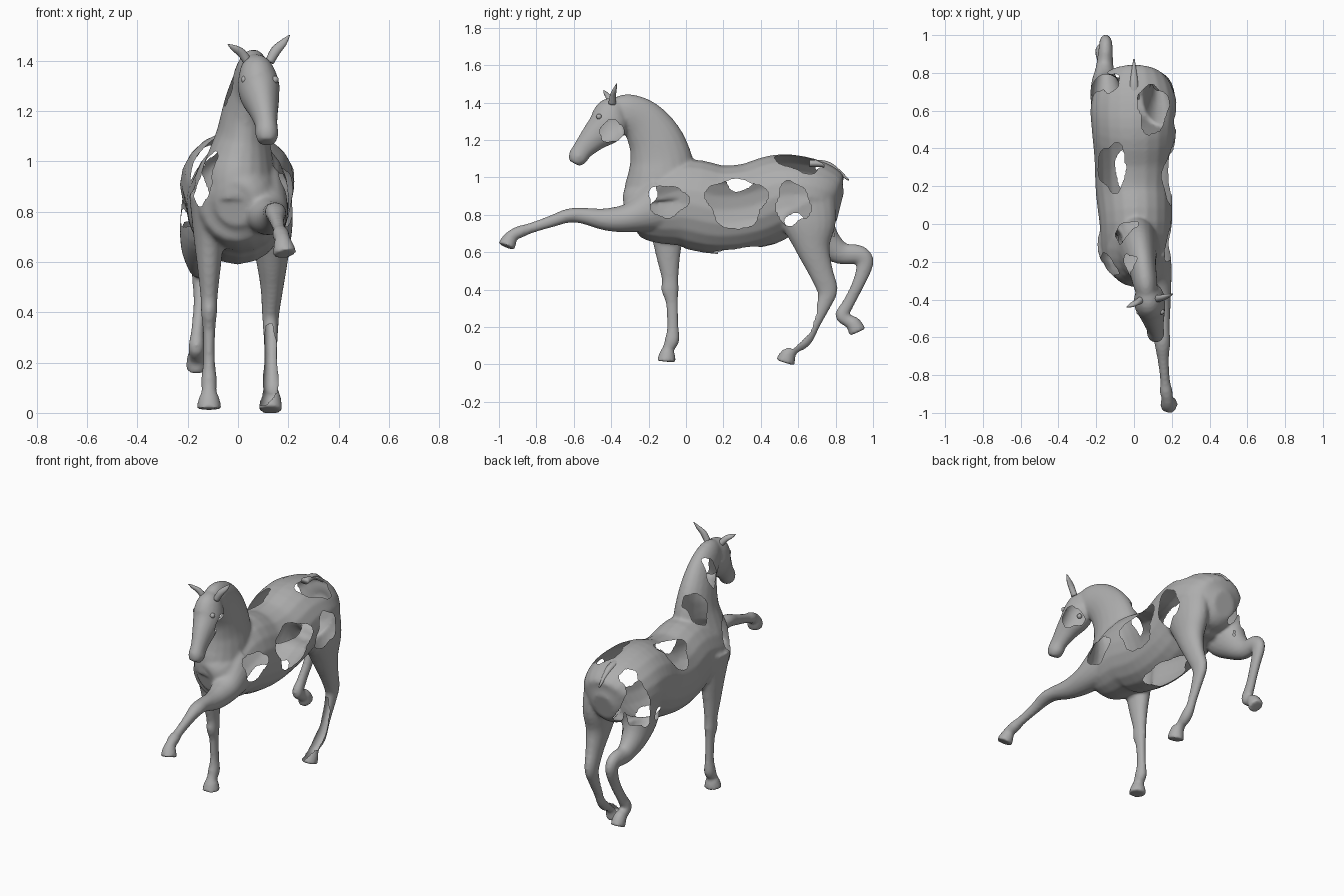
import bpy
import bmesh
import math
from mathutils import Vector

default_cube = bpy.data.objects.get("Cube")
if default_cube:
    bpy.data.objects.remove(default_cube, do_unlink=True)

coat = bpy.data.materials.new("grey_coat")
coat.use_nodes = True
grey = (0.42, 0.42, 0.42, 1.0)
coat.diffuse_color = grey
coat.node_tree.nodes["Principled BSDF"].inputs["Base Color"].default_value = grey


def spline(stations, steps=4):
    """Smoothly interpolate between cross-section stations."""
    pts = [Vector(s) for s in stations]
    last = len(pts) - 1
    result = []
    for i in range(last):
        a, b, c, d = pts[max(i - 1, 0)], pts[i], pts[i + 1], pts[min(i + 2, last)]
        for k in range(steps):
            t = k / steps
            result.append(b + (c - a) * (t / 2)
                          + (a * 2 - b * 5 + c * 4 - d) * (t * t / 2)
                          + (b * 3 - a - c * 3 + d) * (t * t * t / 2))
    return result + [pts[last]]


def loft(bm, stations, sides=20):
    """Skin elliptical rings; a station is x, y, z, lateral radius, other radius."""
    path = spline(stations)
    centres = [Vector(p[:3]) for p in path]
    rings = []
    for i, p in enumerate(path):
        along = (centres[min(i + 1, len(path) - 1)] - centres[max(i - 1, 0)]).normalized()
        side = Vector((1, 0, 0))
        side = (side - along * side.dot(along)).normalized()
        up = along.cross(side)
        ring = []
        for k in range(sides):
            angle = math.tau * k / sides
            offset = side * math.cos(angle) * p[3] + up * math.sin(angle) * p[4]
            ring.append(bm.verts.new(centres[i] + offset))
        rings.append(ring)
    faces = [bm.faces.new(rings[0]), bm.faces.new(rings[-1])]
    for lower, upper in zip(rings, rings[1:]):
        for k in range(sides):
            n = (k + 1) % sides
            faces.append(bm.faces.new((lower[k], lower[n], upper[n], upper[k])))
    bmesh.ops.recalc_face_normals(bm, faces=faces)


def make_object(name, bm):
    mesh = bpy.data.meshes.new(name)
    bm.to_mesh(mesh)
    bm.free()
    mesh.materials.append(coat)
    mesh.polygons.foreach_set("use_smooth", [True] * len(mesh.polygons))
    obj = bpy.data.objects.new(name, mesh)
    bpy.context.collection.objects.link(obj)
    return obj


# Barrel, from breast to buttocks
torso = [(-.01, -.31, .83, .08, .09), (0, -.26, .84, .145, .15),
         (.005, -.15, .84, .18, .195), (.01, 0, .86, .192, .238),
         (0, .18, .827, .203, .238), (0, .35, .845, .21, .233),
         (0, .5, .9, .224, .224), (0, .62, .905, .23, .207),
         (0, .73, .88, .2, .188), (0, .79, .855, .14, .145), (0, .825, .845, .07, .08)]

# Arched neck with a broad wedge-shaped root, turning slightly to one side
neck = [(0, -.14, .84, .15, .19), (0, -.135, .93, .15, .195),
        (.01, -.13, 1.02, .13, .18), (.02, -.137, 1.11, .106, .165),
        (.03, -.17, 1.21, .09, .145), (.045, -.235, 1.3, .073, .122),
        (.06, -.32, 1.35, .064, .1), (.07, -.38, 1.36, .05, .07)]

# Head, from poll to muzzle
head = [(.06, -.345, 1.39, .045, .05), (.075, -.39, 1.345, .074, .095),
        (.085, -.42, 1.28, .083, .103), (.1, -.49, 1.215, .062, .077),
        (.112, -.55, 1.15, .045, .056), (.115, -.58, 1.105, .046, .052),
        (.115, -.597, 1.075, .032, .033)]

# Foreleg stretched forward
raised_foreleg = [(.1, -.12, .86, .095, .15), (.115, -.28, .79, .085, .085),
                  (.135, -.42, .775, .06, .061), (.145, -.55, .795, .044, .043),
                  (.15, -.63, .795, .042, .038), (.155, -.72, .765, .03, .032),
                  (.165, -.83, .729, .026, .028), (.17, -.885, .71, .034, .033),
                  (.177, -.925, .692, .031, .032), (.18, -.944, .667, .04, .041),
                  (.187, -.96, .63, .048, .047)]

# Foreleg carrying the weight
standing_foreleg = [(-.11, -.11, .87, .085, .14), (-.115, -.1, .7, .062, .09),
                    (-.115, -.095, .58, .047, .065), (-.115, -.085, .46, .034, .045),
                    (-.115, -.085, .4, .032, .047), (-.115, -.075, .33, .025, .033),
                    (-.115, -.07, .2, .024, .031), (-.115, -.075, .13, .032, .039),
                    (-.115, -.095, .085, .03, .031), (-.115, -.1, .06, .041, .041),
                    (-.115, -.105, .015, .051, .053)]

# Hind leg carrying the weight
standing_hind_leg = [(.115, .63, .9, .1, .17), (.13, .66, .75, .088, .145),
                     (.135, .68, .62, .066, .092), (.135, .72, .5, .046, .066),
                     (.13, .755, .4, .035, .056), (.13, .74, .33, .03, .041),
                     (.13, .69, .22, .026, .031), (.13, .635, .13, .033, .038),
                     (.13, .58, .092, .03, .034), (.13, .548, .06, .041, .042),
                     (.128, .53, .01, .049, .053)]

# Hind leg folded up behind
raised_hind_leg = [(-.115, .63, .9, .1, .17), (-.14, .66, .77, .09, .15),
                   (-.155, .735, .665, .073, .092), (-.155, .83, .595, .047, .06),
                   (-.15, .925, .587, .038, .051), (-.15, .957, .543, .033, .046),
                   (-.15, .925, .44, .027, .034), (-.16, .87, .33, .026, .032),
                   (-.165, .835, .265, .032, .037), (-.165, .86, .236, .031, .033),
                   (-.165, .895, .217, .038, .041), (-.165, .918, .172, .043, .048)]

# Merge all the masses into one continuous skin
bm = bmesh.new()
for part in (torso, neck, head, raised_foreleg, standing_foreleg,
             standing_hind_leg, raised_hind_leg):
    loft(bm, part)
body = make_object("horse_body", bm)
remesh = body.modifiers.new("Merge", "REMESH")
remesh.mode = "VOXEL"
remesh.voxel_size = 0.01
soften = body.modifiers.new("Soften", "SMOOTH")
soften.factor = 0.5
soften.iterations = 6
graph = bpy.context.evaluated_depsgraph_get()
skin = bpy.data.meshes.new_from_object(body.evaluated_get(graph))
body.modifiers.clear()

# Ragged openings: facing direction, y, then z (or x when facing up or down), radii
RIGHT, LEFT = Vector((-1, 0, 0)), Vector((1, 0, 0))
UP, DOWN = Vector((0, 0, 1)), Vector((0, 0, -1))
FRONT_RIGHT = Vector((-1, -1, 0)).normalized()
openings = [
    (LEFT, .27, .865, .15, .13), (LEFT, -.1, .875, .1, .08),
    (LEFT, .57, .86, .085, .11), (LEFT, -.395, 1.245, .06, .055),
    (UP, .61, .1, .125, .075), (UP, .75, -.13, .045, .05),
    (UP, .3, -.115, .12, .07), (DOWN, .3, 0, .15, .09),
    (FRONT_RIGHT, -.22, .93, .055, .1), (RIGHT, .745, .88, .065, .14),
    (RIGHT, .58, .77, .05, .03), (RIGHT, -.21, 1.31, .045, .08),
    (RIGHT, -.04, 1.15, .055, .085),
]


def is_open(face):
    spot = face.calc_center_median()
    for i, (facing, y, v, radius_y, radius_v) in enumerate(openings):
        # Only the outer skin on the opening's own side is cut
        if face.normal.dot(facing) < 0.15 or spot.x * facing.x < -0.02:
            continue
        across = spot.x if facing.x == 0 else spot.z
        du, dv = (spot.y - y) / radius_y, (across - v) / radius_v
        angle = math.atan2(dv, du)
        edge = 1 + 0.1 * math.sin(3 * angle + i) + 0.07 * math.sin(5 * angle + 2 * i)
        if math.hypot(du, dv) < edge:
            return True
    return False


bm = bmesh.new()
bm.from_mesh(skin)
bm.normal_update()
bmesh.ops.delete(bm, geom=[f for f in bm.faces if is_open(f)], context="FACES")
for repeat in range(4):
    rim = [v for v in bm.verts if v.is_boundary]
    bmesh.ops.smooth_vert(bm, verts=rim, factor=0.5,
                          use_axis_x=True, use_axis_y=True, use_axis_z=True)
# Rest the hooves flat on the ground
for vert in bm.verts:
    vert.co.z = max(vert.co.z, 0)
bm.to_mesh(skin)
bm.free()
skin.polygons.foreach_set("use_smooth", [True] * len(skin.polygons))
skin.materials.clear()
skin.materials.append(coat)
body.data = skin

# Ears and short tail
details = {
    "left_ear": [(.125, -.395, 1.395, .018, .02), (.15, -.39, 1.44, .02, .016),
                 (.18, -.38, 1.472, .015, .01), (.205, -.37, 1.502, .002, .002)],
    "right_ear": [(.04, -.4, 1.395, .018, .02), (.015, -.415, 1.43, .018, .015),
                  (-.015, -.43, 1.45, .014, .01), (-.04, -.44, 1.465, .002, .002)],
    "tail": [(0, .66, 1.075, .03, .02), (0, .75, 1.07, .022, .018),
             (0, .81, 1.035, .014, .013), (0, .87, .985, .004, .004)],
}
for name, stations in details.items():
    bm = bmesh.new()
    loft(bm, stations, 12)
    make_object(name, bm)

# Eyes set into the sides of the head
for name, place in (("left_eye", (.147, -.465, 1.325)), ("right_eye", (.027, -.465, 1.325))):
    bm = bmesh.new()
    bmesh.ops.create_uvsphere(bm, u_segments=14, v_segments=8, radius=0.015)
    bmesh.ops.translate(bm, verts=bm.verts, vec=place)
    make_object(name, bm)
